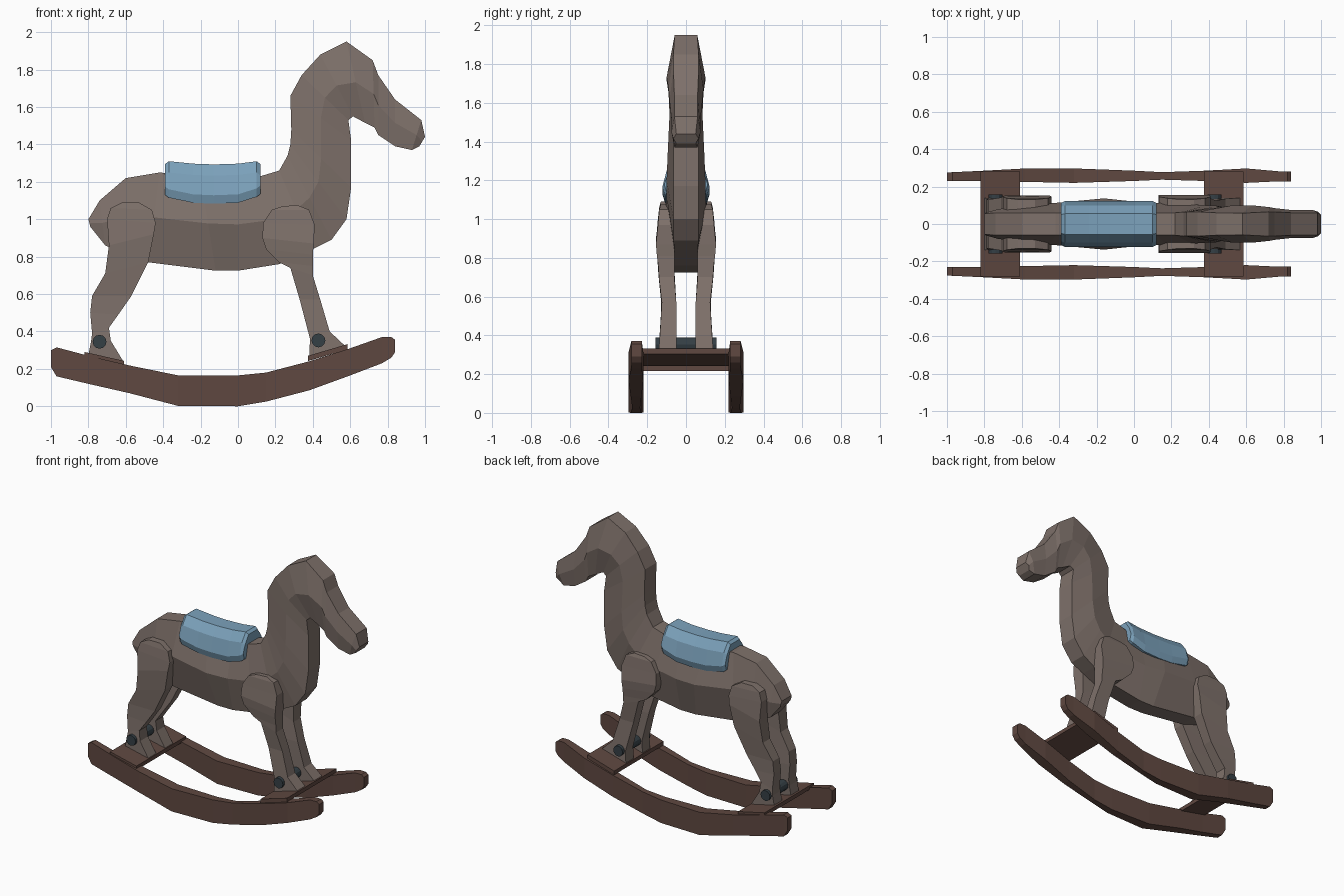
import bpy, bmesh, math
from mathutils import Vector


def material(name, color):
    m = bpy.data.materials.new(name)
    m.diffuse_color = (*color, 1)
    return m


WOOD = material("pale_wood", (0.21, 0.165, 0.145))
DARK = material("dark_wood", (0.115, 0.065, 0.052))
BLUE = material("blue_pad", (0.2, 0.36, 0.5))
IRON = material("iron", (0.035, 0.05, 0.06))


def loft(name, rings, mat):
    """Skin a row of equal-sized rings and cap both ends, flat shaded."""
    bm = bmesh.new()
    vr = [[bm.verts.new(p) for p in r] for r in rings]
    n = len(vr[0])
    for a, b in zip(vr, vr[1:]):
        for i in range(n):
            j = (i + 1) % n
            bm.faces.new((a[i], a[j], b[j], b[i]))
    bm.faces.new(vr[0])
    bm.faces.new(vr[-1])
    bmesh.ops.recalc_face_normals(bm, faces=bm.faces)
    me = bpy.data.meshes.new(name)
    bm.to_mesh(me)
    bm.free()
    me.materials.append(mat)
    ob = bpy.data.objects.new(name, me)
    bpy.context.collection.objects.link(ob)
    return ob


# Body, neck and head: top x,z / bottom x,z / edge and middle half-width
body = [
    (-.80, 1.00, -.79, .96, .055, .06), (-.74, 1.10, -.71, .86, .06, .08),
    (-.60, 1.22, -.60, .81, .06, .095), (-.42, 1.25, -.48, .77, .06, .11),
    (-.20, 1.23, -.12, .725, .06, .137), (0, 1.22, 0, .725, .06, .12),
    (.12, 1.23, .22, .76, .06, .11), (.22, 1.26, .40, .84, .06, .105),
    (.265, 1.34, .50, .89, .065, .10), (.28, 1.40, .58, 1.0, .065, .10),
    (.285, 1.48, .605, 1.17, .065, .095), (.28, 1.66, .605, 1.42, .065, .085),
    (.34, 1.77, .59, 1.53, .065, .09), (.44, 1.88, .615, 1.55, .06, .10),
    (.58, 1.95, .68, 1.515, .058, .10), (.72, 1.85, .73, 1.49, .065, .09),
    (.75, 1.77, .75, 1.45, .065, .085), (.84, 1.64, .84, 1.39, .06, .075),
    (.98, 1.53, .93, 1.37, .06, .075), (1.0, 1.44, .97, 1.39, .05, .065)]
rings = []
for tx, tz, bx, bz, we, wm in body:
    mx, mz = (tx + bx) / 2, (tz + bz) / 2
    rings.append([(tx, -we, tz), (tx, we, tz), (mx, wm, mz),
                  (bx, we, bz), (bx, -we, bz), (mx, -wm, mz)])
loft("horse_body", rings, WOOD)

# Legs: rear x,z / front x,z / inner and outer y
hind_leg = [
    (-.62, 1.09, -.53, 1.09, .07, .13), (-.68, 1.06, -.46, 1.05, .065, .138),
    (-.70, 1.00, -.44, .98, .06, .145), (-.69, .86, -.45, .92, .06, .152),
    (-.71, .71, -.48, .77, .06, .142), (-.78, .59, -.57, .59, .055, .13),
    (-.79, .50, -.64, .49, .05, .13), (-.78, .39, -.69, .42, .05, .135),
    (-.785, .35, -.68, .35, .05, .14), (-.80, .275, -.61, .235, .05, .14)]
front_leg = [
    (.24, 1.07, .32, 1.075, .07, .13), (.18, 1.05, .38, 1.05, .065, .138),
    (.135, .98, .41, .97, .06, .145), (.13, .90, .405, .87, .06, .155),
    (.15, .84, .40, .81, .06, .15), (.22, .77, .40, .75, .06, .142),
    (.28, .74, .40, .70, .06, .14), (.33, .57, .44, .57, .05, .125),
    (.385, .36, .49, .40, .05, .135), (.38, .25, .57, .325, .05, .14)]
# Rocker: x, top z, bottom z, inner and outer y
rocker = [
    (-1.0, .30, .21, .23, .275), (-.97, .315, .16, .23, .277),
    (-.80, .27, .12, .23, .285), (-.58, .218, .07, .225, .297),
    (-.32, .165, .002, .22, .297), (0, .165, .0, .23, .285),
    (.15, .18, .025, .237, .277), (.38, .24, .085, .23, .285),
    (.60, .31, .165, .22, .297), (.77, .37, .23, .228, .282),
    (.82, .37, .26, .228, .28), (.84, .355, .29, .228, .28)]
for side, s in (("right", -1), ("left", 1)):
    for name, rows in (("hind_leg", hind_leg), ("front_leg", front_leg)):
        loft(f"{name}_{side}",
             [[(ax, s * i, az), (ax, s * o, az), (bx, s * o, bz), (bx, s * i, bz)]
              for ax, az, bx, bz, i, o in rows], WOOD)
    loft(f"rocker_{side}",
         [[(x, s * i, t), (x, s * o, t), (x, s * o, b), (x, s * i, b)]
          for x, t, b, i, o in rocker], DARK)

# Cross planks resting on the rockers
for name, x0, z0, x1, z1 in (("rear_plank", -.82, .29, -.61, .243),
                             ("front_plank", .375, .27, .585, .332)):
    loft(name, [[(x0, y, z0), (x1, y, z1), (x1, y, z1 - .028), (x0, y, z0 - .028)]
                for y in (-.28, .28)], DARK)

# Bolts running through each pair of feet
for name, x, z in (("rear_bolt", -.74, .345), ("front_bolt", .43, .352)):
    loft(name, [[(x + .037 * math.cos(a), y, z + .037 * math.sin(a))
                 for a in (k * math.tau / 12 for k in range(12))]
                for y in (-.158, .158)], IRON)

# Saddle pad draped over the back: x, top z, bottom z, width scale
saddle = [(-.39, 1.295, 1.13, .92), (-.37, 1.31, 1.115, 1), (-.24, 1.297, 1.088, 1),
          (-.13, 1.293, 1.083, 1), (0, 1.297, 1.088, 1), (.10, 1.31, 1.12, 1),
          (.12, 1.295, 1.135, .92)]
rings = []
for x, t, b, w in saddle:
    half = [(.055, t), (.10, t - .06), (.122, b + .045), (.108, b)]
    rings.append([(x, y * w, z) for y, z in half] +
                 [(x, -y * w, z) for y, z in reversed(half)])
loft("saddle", rings, BLUE)
